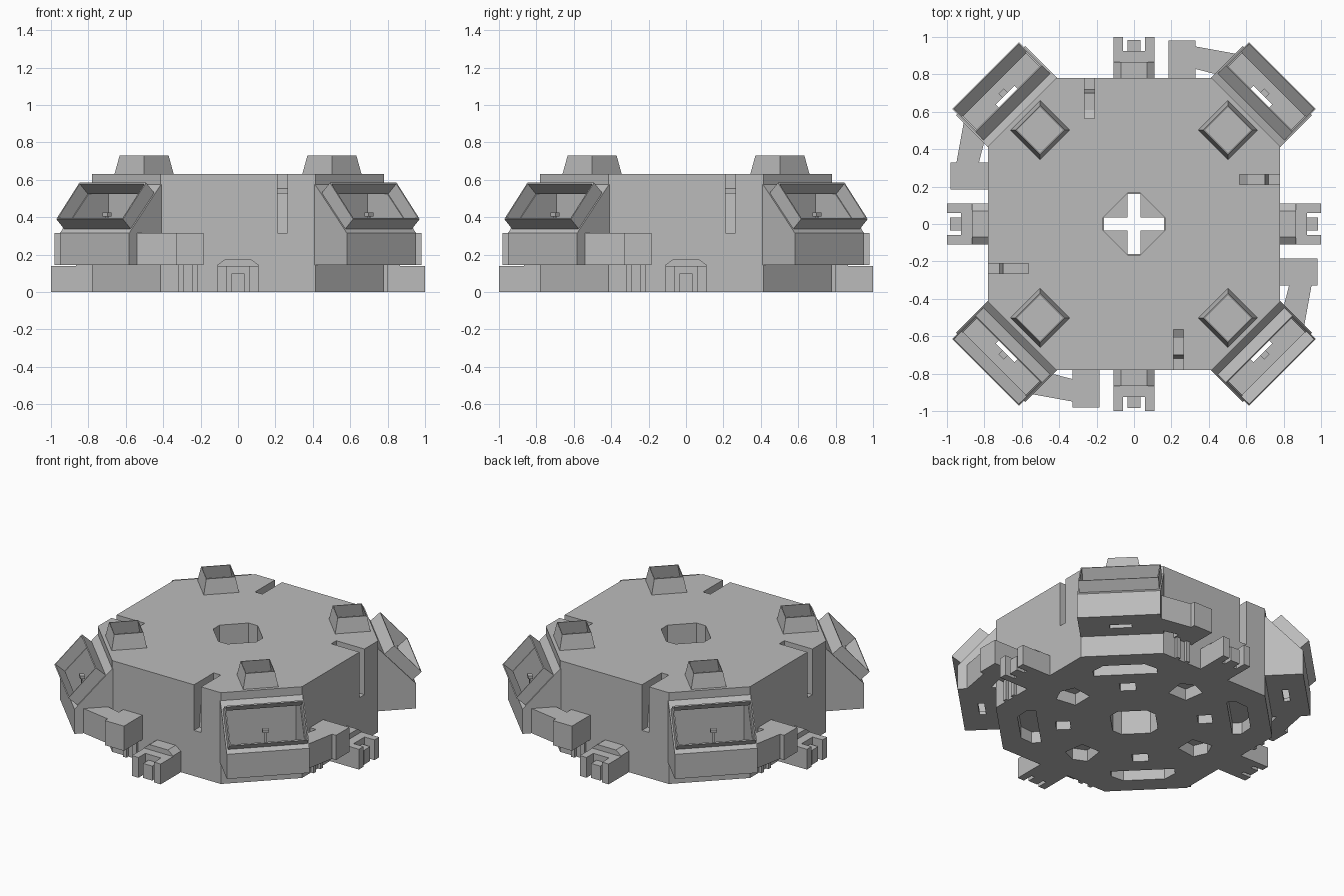
import bpy, bmesh, math
from mathutils import Matrix, Vector

if "Cube" in bpy.data.objects:
    bpy.data.objects.remove(bpy.data.objects["Cube"])

GREY = (0.5, 0.5, 0.5, 1)
mat = bpy.data.materials.new("hull_grey")
mat.use_nodes = True
mat.diffuse_color = GREY
mat.node_tree.nodes["Principled BSDF"].inputs["Base Color"].default_value = GREY

# Local frames: x is outward, y is sideways, z is up
PLAN = Matrix.Identity(4)
SIDE = Matrix.Rotation(math.pi / 2, 4, "X")   # profile in (outward, up)
END = Matrix(((0, 0, 1, 0), (1, 0, 0, 0), (0, 1, 0, 0), (0, 0, 0, 1)))  # (sideways, up)


def prism(name, pts, lo, hi, frame=PLAN, turn=0.0, taper=1.0):
    """Extrude a 2D outline between two levels and turn it about z."""
    bm = bmesh.new()
    centre = sum((Vector(p) for p in pts), Vector((0, 0))) / len(pts)
    low = [bm.verts.new((*p, lo)) for p in pts]
    high = [bm.verts.new((*(centre + (Vector(p) - centre) * taper), hi)) for p in pts]
    n = len(pts)
    bm.faces.new(low[::-1])
    bm.faces.new(high)
    for i in range(n):
        j = (i + 1) % n
        bm.faces.new((low[i], low[j], high[j], high[i]))
    bmesh.ops.recalc_face_normals(bm, faces=bm.faces)
    bm.transform(Matrix.Rotation(math.radians(turn), 4, "Z") @ frame)
    mesh = bpy.data.meshes.new(name)
    bm.to_mesh(mesh)
    bm.free()
    mesh.materials.append(mat)
    obj = bpy.data.objects.new(name, mesh)
    bpy.context.scene.collection.objects.link(obj)
    return obj


def rect(x0, x1, y0, y1):
    return [(x0, y0), (x1, y0), (x1, y1), (x0, y1)]


def octagon(a, b):
    return [(a, -b), (a, b), (b, a), (-b, a), (-a, b), (-a, -b), (-b, -a), (b, -a)]


def cut(target, cutter, keep=False):
    """Subtract the cutter and bake the result."""
    cutter.hide_render = True
    mod = target.modifiers.new("cut", "BOOLEAN")
    mod.operation, mod.solver, mod.object = "DIFFERENCE", "EXACT", cutter
    graph = bpy.context.evaluated_depsgraph_get()
    graph.update()
    mesh = bpy.data.meshes.new_from_object(target.evaluated_get(graph))
    target.modifiers.clear()
    target.data = mesh
    if not keep:
        bpy.data.objects.remove(cutter)


# Octagonal hull with a central shaft
hull = prism("hull", octagon(0.78, 0.415), 0, 0.63)
cut(hull, prism("shaft_top_cutter", octagon(0.165, 0.035), 0.35, 0.7))
cut(hull, prism("shaft_base_cutter", octagon(0.165, 0.035), -0.1, 0.25))
for angle in (0, 90):
    cut(hull, prism("shaft_cross_cutter", rect(-0.16, 0.16, -0.035, 0.035), 0.2, 0.4, turn=angle))

for k in range(4):
    face, corner = 90 * k - 90, 90 * k + 45

    # Groove over the roof edge and down the wall
    groove = [(0.565, 0.7), (0.565, 0.555), (0.61, 0.53), (0.70, 0.53),
              (0.72, 0.315), (0.85, 0.315), (0.85, 0.7)]
    cut(hull, prism("groove_cutter", groove, -0.265, -0.21, SIDE, face))

    # Pockets in the underside
    wedge = [(0.42, -0.07), (0.56, -0.09), (0.6, 0), (0.56, 0.09), (0.42, 0.07)]
    long_pocket = [(0.60, -0.2), (0.66, -0.2), (0.72, -0.13),
                   (0.72, 0.13), (0.66, 0.2), (0.60, 0.2)]
    cut(hull, prism("wedge_pocket_cutter", wedge, -0.1, 0.08, turn=face))
    cut(hull, prism("long_pocket_cutter", long_pocket, -0.1, 0.08, turn=corner))
    cut(hull, prism("small_pocket_cutter", rect(0.40, 0.49, -0.05, 0.05), -0.1, 0.08, turn=corner))

    # Corner pod with an open sloped window
    shell = [(0.84, 0.145), (1.085, 0.145), (1.085, 0.315), (0.845, 0.575), (0.84, 0.575)]
    pod = prism("corner_pod", shell, -0.262, 0.262, SIDE, corner)
    cabin = [(0.74, 0.17), (1.055, 0.17), (1.055, 0.34), (1.13, 0.41), (0.97, 0.6),
             (0.893, 0.53), (0.74, 0.53)]
    room = prism("cabin_cutter", cabin, -0.238, 0.238, SIDE, corner)
    cut(pod, room, keep=True)
    cut(hull, room)
    cut(pod, prism("floor_slot_cutter", rect(0.935, 0.975, -0.07, 0.07), 0.1, 0.2, turn=corner))

    # Thin hood standing square to the window slope
    low, high, out = Vector((1.06, 0.335)), Vector((0.885, 0.53)), Vector((0.062, 0.055))
    up = (high - low).normalized() * 0.008
    for name, a, b in (("hood_sill", low, low + up), ("hood_top", high - up, high)):
        prism(name, [a, a + out, b + out, b], -0.252, 0.252, SIDE, corner)
    for s in (-1, 1):
        prism("hood_side", [low, low + out, high + out, high],
              min(s * 0.244, s * 0.252), max(s * 0.244, s * 0.252), SIDE, corner)

    # Small cabin console
    prism("console_post", rect(0.985, 0.995, -0.006, 0.006), 0.165, 0.41, turn=corner)
    prism("console_bar", rect(0.975, 1.005, -0.02, 0.02), 0.405, 0.425, turn=corner)

    # Open roof vent
    vent = prism("roof_vent", rect(0.597, 0.823, -0.113, 0.113), 0.625, 0.73, turn=corner, taper=0.82)
    cut(vent, prism("vent_cutter", rect(0.605, 0.815, -0.105, 0.105), 0.64, 0.74, turn=corner, taper=0.82))

    # Side box with an angled arm to the pod
    prism("side_box", rect(0.77, 0.98, -0.33, -0.185), 0.145, 0.315, turn=face)
    arm = [(0.95, -0.325), (0.83, -0.325), (0.80, -0.44), (0.91, -0.545)]
    prism("side_arm", arm, 0.145, 0.315, turn=face)
    for y in (-0.305, -0.23):
        prism("box_strut", rect(0.775, 0.80, y - 0.014, y + 0.014), 0, 0.15, turn=face)

    # Docking clamp with a sloped cap and prongs
    cap = [(-0.11, 0), (0.11, 0), (0.11, 0.145), (0.07, 0.175), (-0.07, 0.175), (-0.11, 0.145)]
    prism("clamp_cap", cap, 0.77, 0.865, END, face)
    prism("clamp_body", rect(0.86, 0.925, -0.11, 0.11), 0, 0.14, turn=face)
    prism("clamp_tongue", rect(0.92, 0.985, -0.035, 0.035), 0, 0.10, turn=face)
    for s in (-1, 1):
        prism("clamp_prong", rect(0.92, 1.0, s * 0.085 - 0.025, s * 0.085 + 0.025), 0, 0.14, turn=face)
